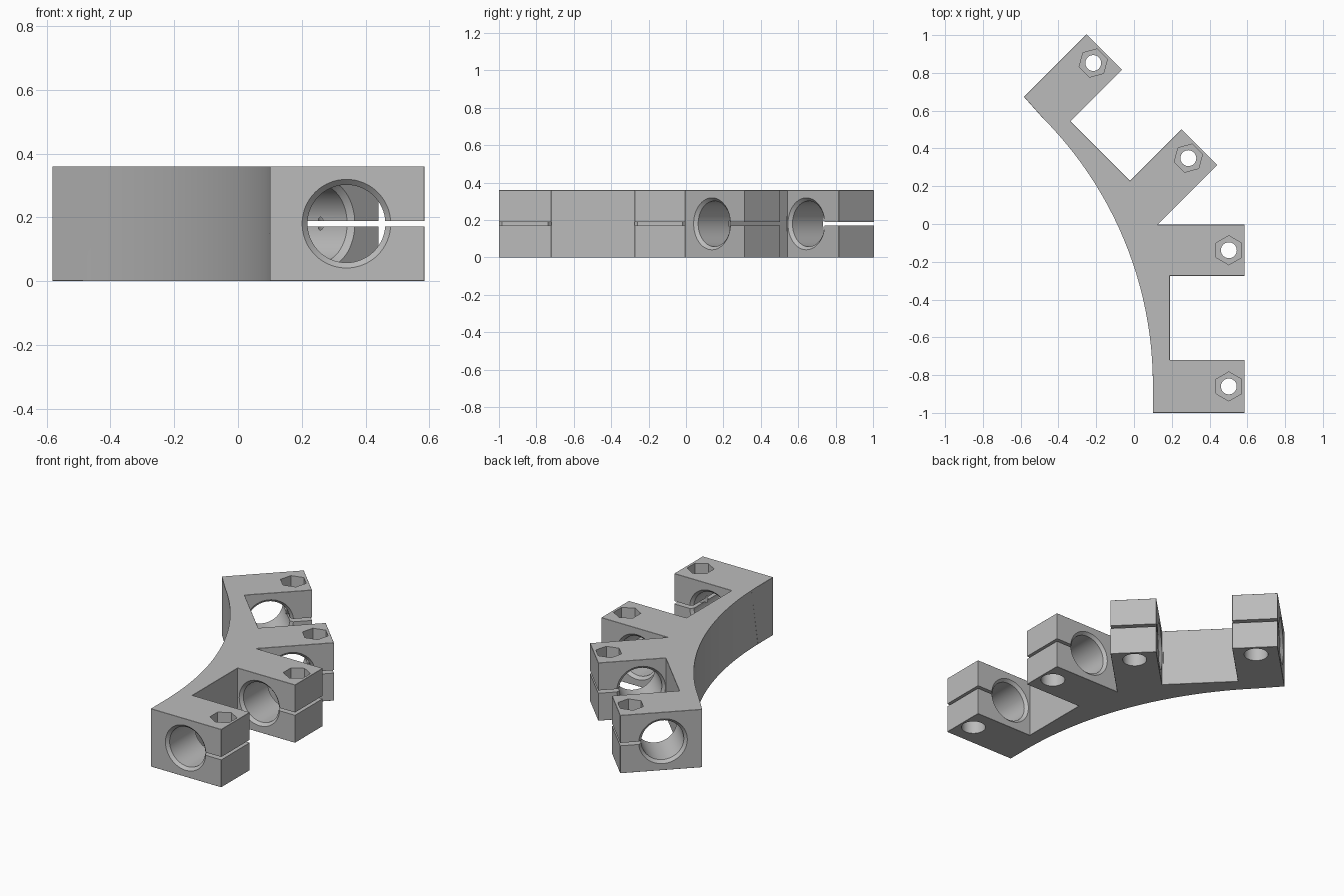
import bpy, bmesh, math
from mathutils import Matrix, Vector

if "Cube" in bpy.data.objects:
    bpy.data.objects.remove(bpy.data.objects["Cube"], do_unlink=True)

HEIGHT = 0.36
MID = HEIGHT / 2
CHAMFER = 0.017
BORE = 0.122
TURN = math.radians(45)

# Two straight wings: angle, outer edge, arm spans along the wing
LOWER = dict(angle=0, outer=0.585, inner=0.19, arms=[(-1.0, -0.72), (-0.275, -0.003)])
UPPER = dict(angle=TURN, outer=0.533, inner=0.147, arms=[(-0.091, 0.177), (0.622, 0.888)])


def new_object(name, bm):
    bmesh.ops.recalc_face_normals(bm, faces=bm.faces)
    mesh = bpy.data.meshes.new(name)
    bm.to_mesh(mesh)
    bm.free()
    obj = bpy.data.objects.new(name, mesh)
    bpy.context.collection.objects.link(obj)
    return obj


def lathe(name, profile, sides, matrix, phase=0.0):
    """Closed stack of rings, given as (radius, height) along local z."""
    bm = bmesh.new()
    rings = []
    for r, h in profile:
        angles = [phase + math.tau * i / sides for i in range(sides)]
        rings.append([bm.verts.new((r * math.cos(a), r * math.sin(a), h)) for a in angles])
    for a, b in zip(rings, rings[1:]):
        for i in range(sides):
            j = (i + 1) % sides
            bm.faces.new((a[i], a[j], b[j], b[i]))
    bm.faces.new(rings[0][::-1])
    bm.faces.new(rings[-1])
    bm.transform(matrix)
    return new_object(name, bm)


def box(name, low, high, matrix):
    low, high = Vector(low), Vector(high)
    bm = bmesh.new()
    bmesh.ops.create_cube(bm, size=1)
    bm.transform(matrix @ Matrix.Translation((low + high) / 2) @ Matrix.Diagonal((*(high - low), 1)))
    return new_object(name, bm)


def wing_point(wing, u, v):
    return (Matrix.Rotation(wing["angle"], 2) @ Vector((u, v))).to_tuple()


# Outline of the bracket: arms on the outside, a shallow arc on the inside
(l0, l1), (l2, l3) = LOWER["arms"]
(u0, u1), (u2, u3) = UPPER["arms"]
lo, li, uo, ui = LOWER["outer"], LOWER["inner"], UPPER["outer"], UPPER["inner"]
outline = [(0.1, l0), (lo, l0), (lo, l1), (li, l1), (li, l2), (lo, l2), (lo, l3), (0.126, l3)]
outline += [wing_point(UPPER, u, v) for u, v in
            [(uo, u0), (uo, u1), (ui, u1), (ui, u2), (uo, u2), (uo, u3), (0.064, u3)]]
straight_count = len(outline)
RADIUS, ARC_STEPS = 2.0, 24
for i in range(ARC_STEPS + 1):
    a = TURN * (1 - i / ARC_STEPS)
    outline.append((0.1 - RADIUS + RADIUS * math.cos(a), -0.85 + RADIUS * math.sin(a)))

bm = bmesh.new()
base = bm.faces.new([bm.verts.new((x, y, 0)) for x, y in outline])
top = bmesh.ops.extrude_face_region(bm, geom=[base])["geom"]
bmesh.ops.translate(bm, vec=(0, 0, HEIGHT), verts=[v for v in top if isinstance(v, bmesh.types.BMVert)])
bmesh.ops.recalc_face_normals(bm, faces=bm.faces)

# Chamfer rims and outward corners, leaving the arc sharp
arc = {(round(x, 4), round(y, 4)) for x, y in outline[straight_count:]}


def on_arc(v):
    return (round(v.co.x, 4), round(v.co.y, 4)) in arc


def wants_chamfer(e):
    if all(on_arc(v) for v in e.verts):
        return False
    if abs(e.verts[0].co.z - e.verts[1].co.z) < 0.01:
        return True
    return e.is_convex and e.calc_face_angle() > 0.5


bmesh.ops.bevel(bm, geom=[e for e in bm.edges if wants_chamfer(e)], offset=CHAMFER,
                segments=1, affect='EDGES', profile=0.5, clamp_overlap=True)
bracket = new_object("clamp_bracket", bm)

# Cutters for each clamp arm
cutters = []
EXTRA = 0.01
for wing in (LOWER, UPPER):
    turn = Matrix.Rotation(wing["angle"], 4, 'Z')
    out = wing["outer"]
    for v0, v1 in wing["arms"]:
        mid = (v0 + v1) / 2
        half = (v1 - v0) / 2
        # Main bore with flared mouths
        wide, end = BORE + CHAMFER + EXTRA, half + EXTRA
        flare = [(wide, -end), (BORE, CHAMFER - half), (BORE, half - CHAMFER), (wide, end)]
        place = turn @ Matrix.Translation((out - 0.245, mid, MID)) @ Matrix.Rotation(math.pi / 2, 4, 'X')
        cutters.append(lathe("bore_cutter", flare, 64, place))
        # Clamping slit
        cutters.append(box("slit_cutter", (out - 0.2, v0 - EXTRA, MID - 0.009),
                           (out + 0.05, v1 + EXTRA, MID + 0.009), turn))
        # Bolt hole, nut pocket above and screw head recess below
        place = turn @ Matrix.Translation((out - 0.083, mid, 0))
        cutters.append(lathe("bolt_cutter", [(0.042, -0.05), (0.042, HEIGHT + 0.05)], 32, place))
        cutters.append(lathe("nut_cutter", [(0.077, HEIGHT - 0.08), (0.077, HEIGHT + 0.05)], 6,
                             place, math.pi / 6))
        cutters.append(lathe("head_cutter", [(0.07, -0.05), (0.07, 0.08)], 32, place))

for cutter in cutters:
    cutter.hide_render = True
    mod = bracket.modifiers.new(cutter.name, 'BOOLEAN')
    mod.operation = 'DIFFERENCE'
    mod.solver = 'EXACT'
    mod.object = cutter

# Bake the cuts and discard the cutters
bpy.context.view_layer.update()
evaluated = bracket.evaluated_get(bpy.context.evaluated_depsgraph_get())
final_mesh = bpy.data.meshes.new_from_object(evaluated)
bracket.modifiers.clear()
bracket.data = final_mesh
for cutter in cutters:
    bpy.data.objects.remove(cutter, do_unlink=True)

# Plain grey plastic
grey = bpy.data.materials.new("plain_grey")
grey.use_nodes = True
colour = (0.5, 0.5, 0.5, 1)
grey.diffuse_color = colour
grey.node_tree.nodes["Principled BSDF"].inputs["Base Color"].default_value = colour
final_mesh.materials.clear()
final_mesh.materials.append(grey)

bpy.ops.object.select_all(action='DESELECT')
bracket.select_set(True)
bpy.context.view_layer.objects.active = bracket
bpy.ops.object.shade_smooth_by_angle(angle=math.radians(20))
